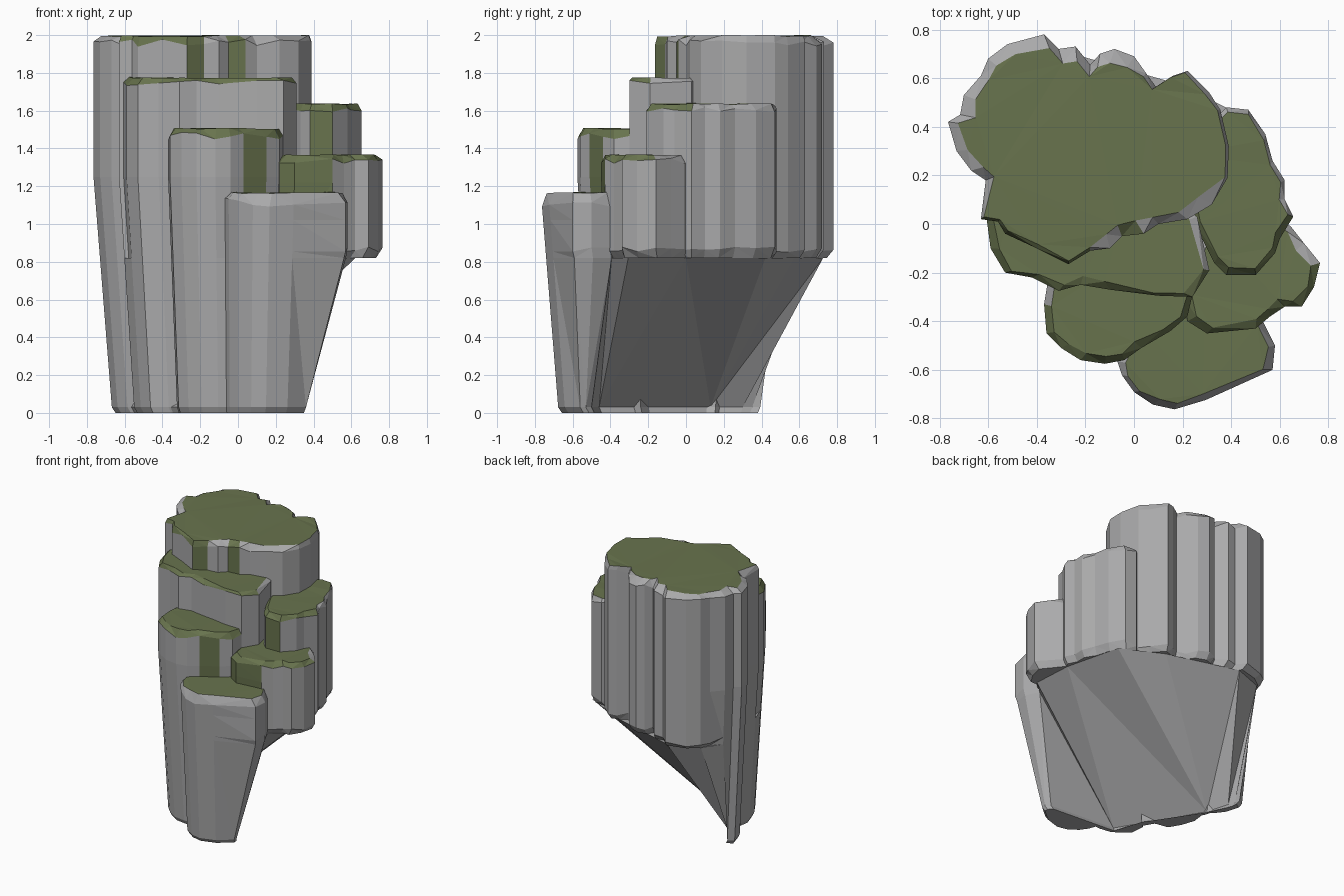
import bpy, bmesh, random
from mathutils import Vector

if "Cube" in bpy.data.objects:
    bpy.data.objects.remove(bpy.data.objects["Cube"])

random.seed(4)


def material(name, rgb):
    m = bpy.data.materials.new(name)
    m.diffuse_color = (*rgb, 1)
    m.use_nodes = True
    m.node_tree.nodes["Principled BSDF"].inputs["Base Color"].default_value = m.diffuse_color
    return m


ROCK = material("grey rock", (0.40, 0.40, 0.405))
GRASS = material("moss green", (0.138, 0.172, 0.075))
LEDGE = 0.82          # height where the right and back columns end


def overhangs(p):
    return p[0] + p[1] > -0.05


def lean(p, z):
    """Rock leans inward towards the ground below z = 1.25."""
    s = 1 - 0.13 * max(0, 1.25 - z) / 1.25
    return Vector((p[0] * s, p[1] * s, z))


def taper(p, z):
    """Overhanging columns stay upright, the others lean."""
    return Vector((p[0], p[1], z)) if overhangs(p) else lean(p, z)


def foot_point(p):
    """Column foot at the ledge; the lowest step carries on to the ground."""
    if p[0] > .5 and p[1] < -.39:
        return Vector((p[0] * .985, p[1] * .985, LEDGE))
    return lean(p, LEDGE)


def loft(name, rings, colour):
    """Join rings of equal length, cap both ends, colour faces by a rule."""
    bm = bmesh.new()
    vs = [[bm.verts.new(v) for v in r] for r in rings]
    n = len(vs[0])
    for k in range(len(vs) - 1):
        for i in range(n):
            j = (i + 1) % n
            f = bm.faces.new((vs[k][i], vs[k + 1][i], vs[k + 1][j], vs[k][j]))
            f.material_index = colour(k, i)
    f = bm.faces.new(vs[0])
    f.material_index = colour(-1, 0)
    bm.faces.new(vs[-1][::-1])
    bmesh.ops.remove_doubles(bm, verts=bm.verts, dist=0.0005)
    bmesh.ops.triangulate(bm, faces=bm.faces)
    bmesh.ops.recalc_face_normals(bm, faces=bm.faces)
    me = bpy.data.meshes.new(name)
    bm.to_mesh(me)
    bm.free()
    me.materials.append(ROCK)
    me.materials.append(GRASS)
    ob = bpy.data.objects.new(name, me)
    bpy.context.collection.objects.link(ob)


def column(name, pts, top, inset=0.04, drop=0.05, rim=None, mossy=(), thin=None):
    """Stepped cliff column; rim = x range of green front rim,
    mossy = x ranges of green front faces, thin = rule for a narrow rim."""
    n = len(pts)
    c = sum((Vector(p) for p in pts), Vector((0, 0))) / n
    crown, shoulder = [], []
    for p in pts:
        w = 0.015 if thin and thin(p) else inset
        d = (c - Vector(p)).normalized() * w * random.uniform(0.7, 1.3)
        crown.append(Vector((p[0] + d.x, p[1] + d.y, top - random.uniform(0, 0.008))))
        shoulder.append(taper(p, top - drop * random.uniform(0.5, 1.4)))
    waist = [taper(p, min(1.25, top - 0.15)) for p in pts]
    skirt = [taper(p, LEDGE + random.uniform(0.03, 0.06)) for p in pts]
    foot = [foot_point(p) for p in pts]

    def colour(k, i):
        a, b = pts[i], pts[(i + 1) % n]
        mx = (a[0] + b[0]) / 2
        front = b[0] > a[0]
        green_side = front and any(lo < mx < hi for lo, hi in mossy)
        green_rim = front and rim and rim[0] < mx < rim[1]
        return int(k == -1 or (k == 0 and bool(green_rim or green_side))
                   or (k in (1, 2) and green_side))

    loft(name, [crown, shoulder, waist, skirt, foot], colour)


# Highest column (outlines run anticlockwise seen from above)
main = [(.39, .32), (.355, .47), (.31, .54), (.22, .63), (.16, .61), (.09, .565),
        (.05, .62), (0, .69), (-.08, .72), (-.14, .70), (-.18, .655), (-.24, .73),
        (-.31, .72), (-.37, .78), (-.52, .74), (-.60, .68), (-.63, .61), (-.70, .53),
        (-.715, .45), (-.765, .42), (-.73, .30), (-.67, .22), (-.61, .18), (-.63, .02),
        (-.56, .01), (-.53, -.04), (-.40, -.10), (-.27, -.165), (-.18, -.11),
        (-.10, -.10), (-.05, -.05), (.04, -.04), (.10, 0), (.22, .02), (.32, .08),
        (.385, .19)]
column("summit_column", main, 2.0, inset=.05, drop=.045, rim=(-.6, -.15),
       mossy=[(-.26, -.2), (-.01, .05)],
       thin=lambda p: (p[1] < .1 and p[0] < -.15) or (p[0] > .02 and p[1] > .1))

# Second step across the front
second = [(-.61, .05), (-.59, -.10), (-.53, -.20), (-.42, -.22), (-.31, -.275),
          (-.22, -.25), (-.10, -.27), (.10, -.295), (.24, -.30), (.31, -.19),
          (.26, .03), (0, .2), (-.5, .2)]
column("upper_front_step", second, 1.78, inset=.03, drop=.035, rim=(-1, 1))

# Middle front step
middle = [(-.37, -.33), (-.36, -.45), (-.30, -.51), (-.22, -.56), (-.12, -.575),
          (-.04, -.56), (.03, -.51), (.15, -.44), (.22, -.38), (.25, -.25),
          (0, -.1), (-.34, -.15)]
column("middle_front_step", middle, 1.51, inset=.03, drop=.05, rim=(-1, 1),
       mossy=[(.05, .17)])

# Right side steps
right = [(.25, 0), (.33, -.16), (.38, -.21), (.50, -.21), (.58, -.12), (.60, -.06),
         (.655, .03), (.62, .10), (.62, .18), (.57, .26), (.54, .37), (.47, .47),
         (.38, .48), (.2, .3)]
column("right_step", right, 1.64, inset=.025, drop=.035, rim=(-1, 1),
       mossy=[(.36, .52)])

corner = [(.2, -.3), (.22, -.40), (.30, -.45), (.50, -.43), (.56, -.38), (.62, -.34),
          (.69, -.34), (.74, -.26), (.765, -.16), (.70, -.08), (.645, -.01),
          (.5, .1), (.3, 0)]
column("right_front_step", corner, 1.37, inset=.035, drop=.035, rim=(-1, 1),
       mossy=[(.25, .52)])

# Lowest front step
low = [(-.07, -.57), (-.05, -.63), (0, -.70), (.08, -.755), (.17, -.775), (.30, -.735),
       (.57, -.60), (.58, -.50), (.53, -.40), (.3, -.3), (.0, -.4)]
column("lower_front_step", low, 1.17, inset=.035, drop=.06)

# Lower cliff: wall standing on the ground at the left and front,
# hollow slanting underside at the right and back
P1, P2 = (-.20, -.46), (-.55, .13)
wall = main[18:24] + second[1:5] + middle[:5] + low[:6]
plan = [(p, lean(p, 0.03).xy) for p in wall]
plan += [(low[6], (.36, -.56)), (low[7], (.36, -.53)), (low[8], (.33, -.5)),
         ((.65, -.32), P1), ((.63, -.0), P2), ((.52, .44), P2), ((.20, .60), P2),
         ((-.36, .76), P2), ((-.60, .67), (-.60, .30)), ((-.70, .53), (-.62, .35))]
upper = [foot_point(u) for u, l in plan]
lower = [Vector((l[0], l[1], 0.03)) for u, l in plan]
sole = [Vector((v.x * .97, v.y * .97, 0)) for v in lower]
loft("lower_cliff", [upper, lower, sole], lambda k, i: 0)
